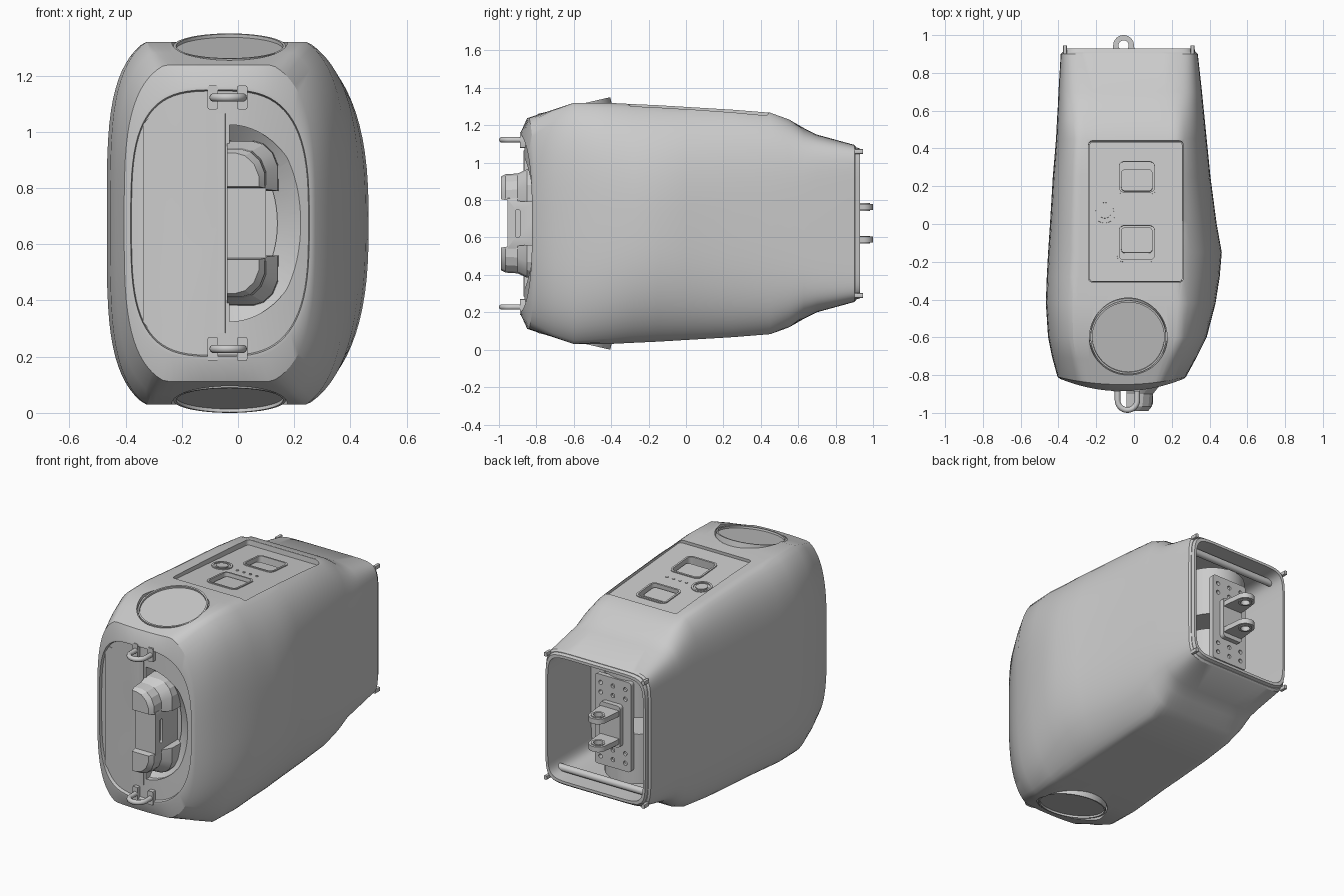
import bpy, bmesh
from math import sin, cos, pi, radians, copysign
from mathutils import Matrix, Vector

if "Cube" in bpy.data.objects:
    bpy.data.objects.remove(bpy.data.objects["Cube"])

ZC = 0.675                                   # mirror height of the housing
FRONT = Matrix.Rotation(pi / 2, 4, 'X')      # local xy -> world xz, extrudes to -y
T = Matrix.Translation


def finish(name, bm, angle=30):
    bmesh.ops.recalc_face_normals(bm, faces=bm.faces)
    me = bpy.data.meshes.new(name)
    bm.to_mesh(me)
    bm.free()
    ob = bpy.data.objects.new(name, me)
    bpy.context.collection.objects.link(ob)
    smooth(ob, angle)
    return ob


def smooth(ob, angle=30):
    bpy.ops.object.select_all(action='DESELECT')
    ob.select_set(True)
    bpy.context.view_layer.objects.active = ob
    bpy.ops.object.shade_smooth_by_angle(angle=radians(angle))


def loft(name, rings, angle=30):
    bm = bmesh.new()
    vs = [[bm.verts.new(p) for p in r] for r in rings]
    n = len(rings[0])
    for a, b in zip(vs, vs[1:]):
        for i in range(n):
            bm.faces.new((a[i], a[(i + 1) % n], b[(i + 1) % n], b[i]))
    bm.faces.new(vs[0])
    bm.faces.new(vs[-1])
    return finish(name, bm, angle)


def prism(name, pts, z0, z1, m=Matrix()):
    return loft(name, [[m @ Vector((x, y, z)) for x, y in pts] for z in (z0, z1)])


def rrect(cx, cy, w, h, r, seg=6):
    out = []
    for k, (sx, sy) in enumerate(((1, 1), (-1, 1), (-1, -1), (1, -1))):
        for j in range(seg + 1):
            a = (k + j / seg) * pi / 2
            out.append((cx + sx * (w / 2 - r) + r * cos(a), cy + sy * (h / 2 - r) + r * sin(a)))
    return out


def circle(cx, cy, r, n=32):
    return [(cx + r * cos(2 * pi * i / n), cy + r * sin(2 * pi * i / n)) for i in range(n)]


def cut(ob, cutters, remove=True):
    for c in cutters:
        mod = ob.modifiers.new('cut', 'BOOLEAN')
        mod.operation, mod.solver, mod.object = 'DIFFERENCE', 'EXACT', c
        c.hide_render = True
        dg = bpy.context.evaluated_depsgraph_get()
        me = bpy.data.meshes.new_from_object(ob.evaluated_get(dg))
        ob.modifiers.clear()
        ob.data = me
        if remove:
            bpy.data.objects.remove(c)
    smooth(ob)


def tube(name, pts, r):
    cu = bpy.data.curves.new(name, 'CURVE')
    cu.dimensions, cu.bevel_depth, cu.bevel_resolution, cu.use_fill_caps = '3D', r, 3, True
    sp = cu.splines.new('POLY')
    sp.points.add(len(pts) - 1)
    for p, q in zip(sp.points, pts):
        p.co = (*q, 1)
    tmp = bpy.data.objects.new(name, cu)
    bpy.context.collection.objects.link(tmp)
    me = bpy.data.meshes.new_from_object(tmp.evaluated_get(bpy.context.evaluated_depsgraph_get()))
    bpy.data.objects.remove(tmp)
    ob = bpy.data.objects.new(name, me)
    bpy.context.collection.objects.link(ob)
    smooth(ob, 50)
    return ob


def section(y, xl, xr, hz, nl, nr, lift=1.0, bend=0.0, s=1.0, n=80):
    """Lopsided superellipse, flattened at top and bottom, bowed at the front."""
    c, hw, out = (xl + xr) / 2, (xr - xl) / 2, []
    for i in range(n):
        t = 2 * pi * (i + 0.5) / n
        e = 2 / (nr if cos(t) > 0 else nl)
        u = copysign(abs(cos(t)) ** e, cos(t)) * s
        v = copysign(abs(sin(t)) ** e, sin(t)) * hz * lift
        out.append((c + hw * u, y + bend * u * u, ZC + max(-hz, min(hz, v)) * s))
    return out


# Housing: closed front face with a stepped lip, body stations, rear rim
front = (-0.39, 0.262, 0.487, 3.3, 3.0, 1.0, 0.065)
rings = [section(-0.865, *front, s=s) for s in (0.05, 0.35, 0.65, 0.85, 0.965)]
rings += [section(-0.885, *front, s=0.975), section(-0.885, *front)]
rings += [section(*a) for a in (
    (-0.85, -0.405, 0.275, 0.563, 3.4, 3.2, 1.05, 0.04),
    (-0.72, -0.435, 0.335, 0.606, 3.6, 3.4, 1.08, 0.02),
    (-0.60, -0.455, 0.385, 0.645, 3.8, 3.5, 1.08),
    (-0.42, -0.467, 0.432, 0.645, 3.8, 3.0, 1.08),
    (-0.28, -0.462, 0.454, 0.638, 3.8, 2.7, 1.08),
    (-0.15, -0.455, 0.465, 0.632, 3.8, 2.6, 1.08),
    (0.00, -0.445, 0.438, 0.623, 3.9, 2.8, 1.08),
    (0.25, -0.43, 0.405, 0.608, 4.0, 3.1, 1.08),
    (0.45, -0.413, 0.385, 0.592, 4.2, 3.4, 1.07),
    (0.55, -0.408, 0.375, 0.556, 4.8, 4.0, 1.04),
    (0.63, -0.403, 0.367, 0.51, 5.5, 4.8, 1.0),
    (0.70, -0.40, 0.36, 0.475, 6.5, 6, 1.0),
    (0.90, -0.388, 0.338, 0.42, 9, 9),
    (0.91, -0.378, 0.328, 0.41, 9, 9),
    (0.91, -0.375, 0.325, 0.407, 9, 9),
    (0.93, -0.37, 0.32, 0.40, 9, 9))]
body = loft('housing', rings)

# Recesses: rear bay, front hand dish, control panel, round end windows
PANEL = T((0.01, 0.065, 1.268)) @ Matrix.Rotation(radians(-4.6), 4, 'X')
bay = loft('bay', [section(y, -0.355, 0.305, 0.383, 9, 9) for y in (0.5, 1.1)])
half = [(-pi / 2 + pi * i / 32) for i in range(33)]
dish = loft('dish', [[(-0.03 + rx * cos(a), y, ZC + rz * sin(a)) for a in half]
                     for y, rx, rz in ((-1.1, .275, .35), (-.83, .275, .35), (-.755, .17, .265), (-.74, .17, .265))])
cut(body, [bay, dish, prism('panel_cut', rrect(0, 0, 0.5, 0.75, 0.02), -0.015, 0.2, PANEL)])
for side in (1, -1):
    m = T((0, 0, ZC)) @ Matrix.Diagonal((1, 1, side, 1)) @ T((-0.03, -0.6, 0.63)) @ Matrix.Rotation(radians(13), 4, 'X')
    label = 'top' if side > 0 else 'bottom'
    cut(body, [prism('well', circle(0, 0, 0.206, 64), -0.05, 0.2, m)])
    rim = prism(label + '_window_rim', circle(0, 0, 0.2, 64), -0.055, 0, m)
    cut(rim, [prism('hole', circle(0, 0, 0.19, 64), -0.012, 0.1, m)])

# Control panel with two square wells, keys, a round button and indicator dots
plate = prism('control_panel', rrect(0, 0, 0.492, 0.742, 0.018), -0.02, 0, PANEL)
for y, h, lip in ((0.185, 0.165, -0.02), (-0.165, 0.185, 0.02)):
    well = prism('key_well', rrect(0.005, y, 0.19, h, 0.025), -0.05, 0.1, PANEL)
    cut(plate, [well], remove=False)
    cut(body, [well])
    frame = prism('key_frame', rrect(0.005, y, 0.208, h + 0.018, 0.032), -0.01, 0.006, PANEL)
    cut(frame, [prism('hole', rrect(0.005, y, 0.186, h - 0.004, 0.024), -0.1, 0.1, PANEL)])
    prism('key', rrect(0.005, y + lip * 0.8, 0.165, h - 0.05, 0.02), -0.055, -0.015, PANEL)
ring = prism('round_button_ring', circle(-0.165, 0, 0.06), -0.01, 0.006, PANEL)
cut(ring, [prism('hole', circle(-0.165, 0, 0.048), 0, 0.1, PANEL)])
prism('round_button', circle(-0.165, 0, 0.035), -0.01, 0.006, PANEL)
for x in (-0.06, -0.015, 0.03, 0.075):
    prism('indicator_dot', circle(x, 0, 0.009, 12), -0.01, 0.004, PANEL)

# Front cover plate with clipped outer corners
cover = [(0.148, 0.39), (-0.115, 0.39), (-0.148, 0.35), (-0.148, -0.35), (-0.115, -0.39), (0.148, -0.39)]
prism('front_cover', cover, -0.06, 0.0, T((-0.192, -0.848, ZC)) @ Matrix.Rotation(radians(-8), 4, 'Z') @ FRONT)

# Front grip: bar with a side slot and two stepped ends
grip = prism('grip_bar', rrect(0.03, ZC, 0.14, 0.27, 0.004, 2), 0.74, 0.955, FRONT)
SIDE = Matrix.Rotation(pi / 2, 4, 'Y')       # local x -> -z, y -> y, extrudes to +x
cut(grip, [prism('slot', rrect(-ZC, -0.9, 0.15, 0.024, 0.011), 0.085, 0.2, SIDE)])
steps = ((-0.99, 0.075, 0.805, 0.925), (-0.965, 0.095, 0.80, 0.938), (-0.90, 0.10, 0.795, 0.942),
         (-0.85, 0.14, 0.79, 0.965), (-0.74, 0.145, 0.79, 0.97))
for side in (1, -1):
    def outline(y, xr, z0, z1):
        pts = [(-0.04, z0), (xr, z0), (xr, z1 - 0.085), (xr - 0.018, z1 - 0.04), (xr - 0.05, z1 - 0.01),
               (xr - 0.085, z1), (-0.04, z1)]
        return [(x, y, ZC + side * (z - ZC)) for x, z in pts]
    loft('grip_end', [outline(*s) for s in steps], 20)

    # Front shackle with its two mounting feet
    z = ZC + side * 0.447
    arc = [(-0.035 + 0.052 * cos(a), -0.933 - 0.052 * sin(a), z) for a in (pi * i / 16 for i in range(17))]
    tube('front_shackle', [(0.017, -0.84, z)] + arc + [(-0.087, -0.84, z)], 0.015)
    for x in (-0.09, 0.015):
        prism('shackle_foot', rrect(x, z, 0.036, 0.085, 0.006, 2), 0.83, 0.888, FRONT)

    # Rear towing eye
    eye = [(-0.055 + 0.055 * cos(a), 0.945 + 0.055 * sin(a)) for a in (pi * i / 20 for i in range(21))]
    z = ZC + side * 0.087
    lug = prism('rear_eye', eye + [(-0.12, 0.86), (-0.12, 0.78), (0.01, 0.78), (0.01, 0.86)], z - 0.016, z + 0.016)
    cut(lug, [prism('hole', circle(-0.055, 0.945, 0.028), 0, 2)])
    collar = prism('eye_collar', circle(-0.055, 0.945, 0.04), z - 0.021, z + 0.021)
    cut(collar, [prism('hole', circle(-0.055, 0.945, 0.027), 0, 2)])

    # Bay drums, cross rods, corner hooks
    a, b = sorted((ZC + side * 0.05, ZC + side * 0.36))
    prism('bay_drum', circle(-0.09, 0.60, 0.19, 48), a, b)
    z = ZC + side * 0.355
    tube('bay_rod', [(-0.35, 0.83, z), (0.30, 0.83, z)], 0.022)
    for x in (-0.365, 0.31):
        prism('corner_hook', rrect(x, ZC + side * 0.385, 0.02, 0.025, 0.005, 2), -0.945, -0.90, FRONT)

# Rear bracket plate with bolt holes and a raised centre pad
plate = prism('rear_bracket', rrect(-0.055, ZC, 0.25, 0.56, 0.02), -0.80, -0.77, FRONT)
cut(plate, [prism('hole', circle(x, ZC + z, 0.013, 16), -1, 0, FRONT)
            for x in (-0.14, -0.055, 0.03) for z in (-0.23, -0.17, 0.17, 0.23)])
prism('bracket_pad', rrect(-0.055, ZC, 0.14, 0.26, 0.02), -0.83, -0.79, FRONT)
